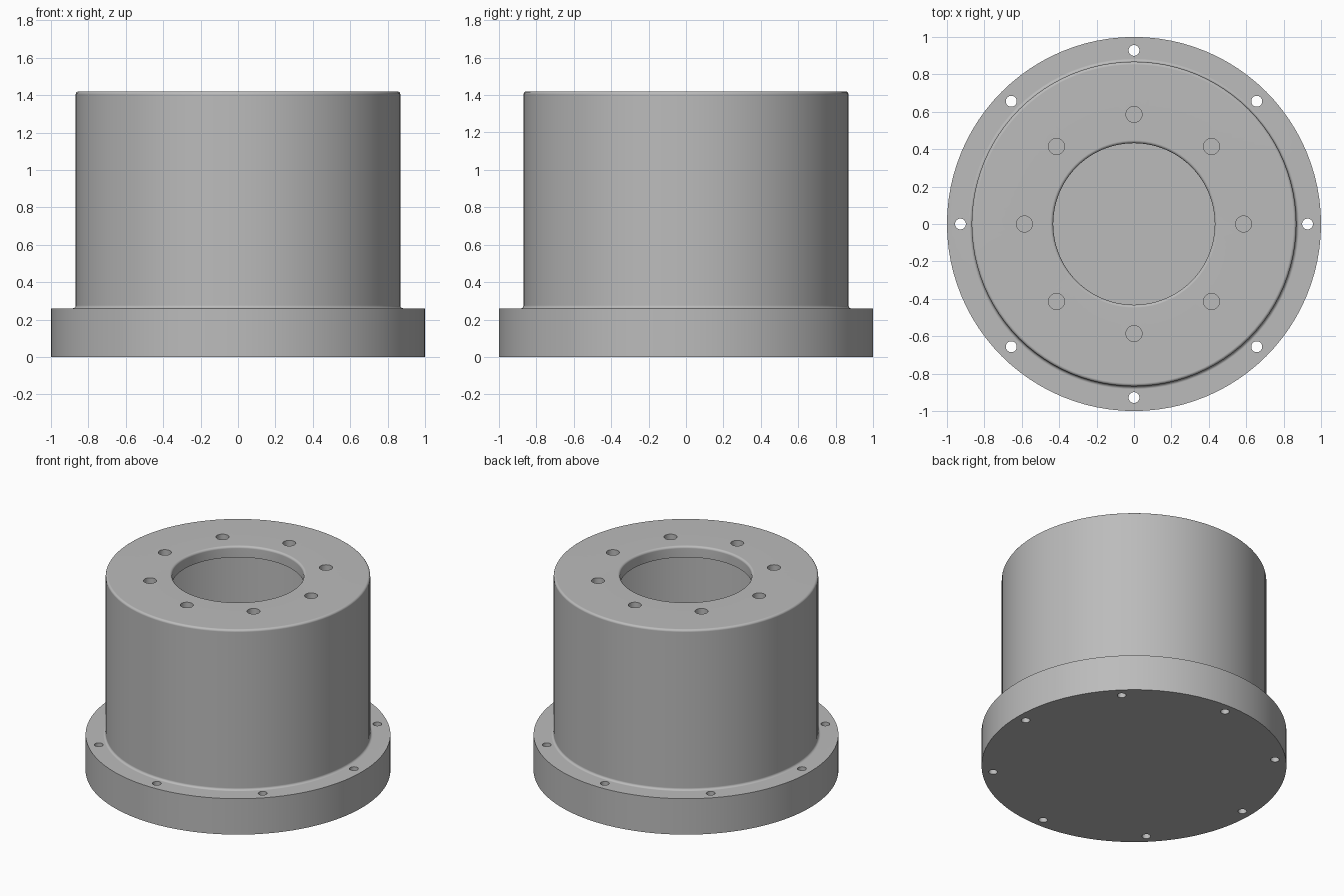
import bpy, bmesh
from math import sin, cos, pi, radians
from mathutils import Vector, Matrix

default = bpy.data.objects.get("Cube")
if default:
    bpy.data.objects.remove(default, do_unlink=True)

SEGMENTS = 96
HEIGHT, FLANGE_TOP = 1.42, 0.26
BODY_R, BORE_R, CAVITY_R = 0.868, 0.432, 0.78
LID_BOTTOM, FLOOR_TOP = 1.34, 0.08
ROUND = 0.016

steel = bpy.data.materials.new("grey steel")
steel.use_nodes = True
grey = (0.5, 0.5, 0.5, 1)
steel.diffuse_color = grey
steel.node_tree.nodes["Principled BSDF"].inputs["Base Color"].default_value = grey


def fillet(cx, cz, start, end, steps=4):
    """Points of a small arc in the profile plane, angles in degrees."""
    angles = [radians(start + (end - start) * i / steps) for i in range(steps + 1)]
    return [(cx + ROUND * cos(a), cz + ROUND * sin(a)) for a in angles]


def lathe(name, profile):
    """Turn a radius/height profile around the z axis."""
    bm = bmesh.new()
    verts = [bm.verts.new((r, 0, z)) for r, z in profile]
    edges = [bm.edges.new(pair) for pair in zip(verts, verts[1:])]
    bmesh.ops.spin(bm, geom=verts + edges, cent=(0, 0, 0), axis=(0, 0, 1),
                   angle=2 * pi, steps=SEGMENTS, use_merge=True)
    bmesh.ops.remove_doubles(bm, verts=bm.verts, dist=0.0001)
    bmesh.ops.recalc_face_normals(bm, faces=bm.faces)
    mesh = bpy.data.meshes.new(name)
    bm.to_mesh(mesh)
    bm.free()
    mesh.materials.append(steel)
    obj = bpy.data.objects.new(name, mesh)
    bpy.context.collection.objects.link(obj)
    return obj


def hole_cutter(name, circle_r, hole_r, z_low, z_high):
    """Eight upright cylinders evenly spaced on a bolt circle."""
    bm = bmesh.new()
    for i in range(8):
        spot = Matrix.Rotation(i * pi / 4, 4, 'Z') @ Vector((circle_r, 0, (z_low + z_high) / 2))
        bmesh.ops.create_cone(bm, cap_ends=True, segments=32, radius1=hole_r, radius2=hole_r,
                              depth=z_high - z_low, matrix=Matrix.Translation(spot))
    mesh = bpy.data.meshes.new(name)
    bm.to_mesh(mesh)
    bm.free()
    mesh.materials.append(steel)
    obj = bpy.data.objects.new(name, mesh)
    obj.hide_render = True
    bpy.context.collection.objects.link(obj)
    return obj


# Hollow body with base flange, closed floor and open lid
profile = [(0, 0), (1, 0), (1, FLANGE_TOP)]
profile += fillet(BODY_R + ROUND, FLANGE_TOP + ROUND, 270, 180)
profile += fillet(BODY_R - ROUND, HEIGHT - ROUND, 0, 90)
profile += fillet(BORE_R + ROUND, HEIGHT - ROUND, 90, 180)
profile += [(BORE_R, LID_BOTTOM), (CAVITY_R, LID_BOTTOM), (CAVITY_R, FLOOR_TOP), (0, FLOOR_TOP)]
housing = lathe("flanged_housing", profile)

# Bolt holes through the flange and the lid
cutters = [hole_cutter("flange_hole_cutter", 0.928, 0.029, -0.1, FLANGE_TOP + 0.1),
           hole_cutter("lid_hole_cutter", 0.586, 0.043, LID_BOTTOM - 0.1, HEIGHT + 0.1)]
bpy.context.view_layer.objects.active = housing
housing.select_set(True)
for cutter in cutters:
    cut = housing.modifiers.new(cutter.name, 'BOOLEAN')
    cut.operation = 'DIFFERENCE'
    cut.solver = 'EXACT'
    cut.object = cutter
    bpy.ops.object.modifier_apply(modifier=cut.name)
    bpy.data.objects.remove(cutter, do_unlink=True)

# Smooth turned surfaces, crisp edges, flat lid and flange
bpy.ops.object.shade_smooth_by_angle(angle=radians(30))
weighted = housing.modifiers.new("flat_face_normals", 'WEIGHTED_NORMAL')
weighted.keep_sharp = True
